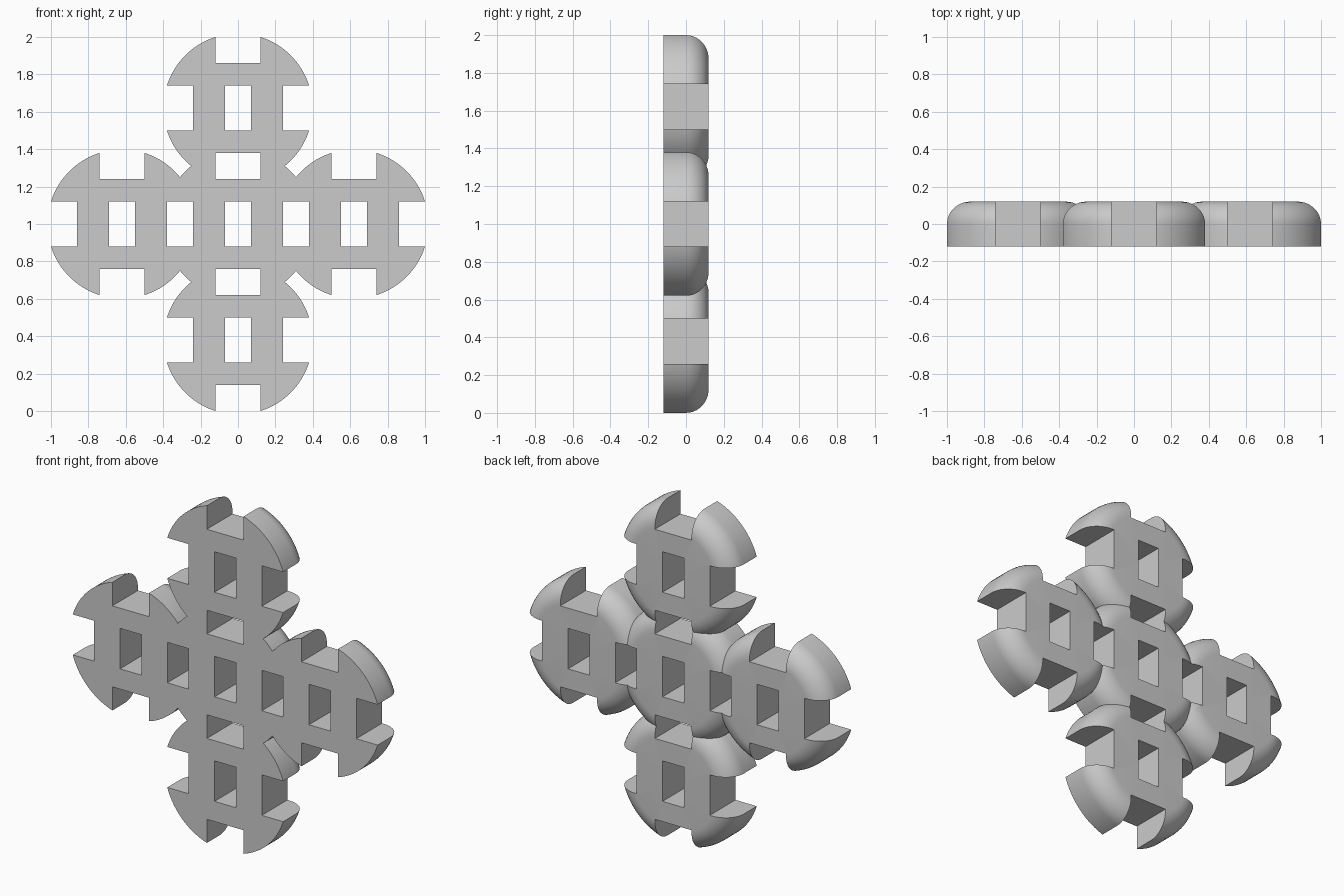
import bpy, bmesh, math
from mathutils import Matrix, Vector

if "Cube" in bpy.data.objects:
    bpy.data.objects.remove(bpy.data.objects["Cube"], do_unlink=True)

RADIUS, HALF, SPACING = 0.3985, 0.12, 0.62
SLOT, REACH, HOLE = 0.24, 0.24, 0.14

grey = bpy.data.materials.new("plain grey")
grey.use_nodes = True
colour = (0.6, 0.6, 0.6, 1)
grey.diffuse_color = colour
grey.node_tree.nodes["Principled BSDF"].inputs["Base Color"].default_value = colour


def new_object(name, bm):
    mesh = bpy.data.meshes.new(name)
    bmesh.ops.recalc_face_normals(bm, faces=bm.faces)
    bm.to_mesh(mesh)
    bm.free()
    mesh.materials.append(grey)
    obj = bpy.data.objects.new(name, mesh)
    bpy.context.collection.objects.link(obj)
    return obj


def boolean(obj, other, operation):
    mod = obj.modifiers.new(operation.lower(), "BOOLEAN")
    mod.operation, mod.solver, mod.object = operation, "EXACT", other
    bpy.context.view_layer.objects.active = obj
    bpy.ops.object.modifier_apply(modifier=mod.name)
    bpy.data.objects.remove(other, do_unlink=True)


def make_disc(name, x, z):
    # Lathe a disc with a flat front and a rounded back rim
    arc = [math.radians(a) for a in range(0, 91, 9)]
    profile = [(0, -HALF), (RADIUS, -HALF)]
    profile += [(RADIUS - HALF + HALF * math.cos(a), HALF * math.sin(a)) for a in arc]
    profile.append((0, HALF))
    bm = bmesh.new()
    verts = [bm.verts.new((r, y, 0)) for r, y in profile]
    edges = [bm.edges.new(pair) for pair in zip(verts, verts[1:])]
    bmesh.ops.spin(bm, geom=verts + edges, cent=(0, 0, 0), axis=(0, 1, 0),
                   angle=math.tau, steps=96)
    bmesh.ops.remove_doubles(bm, verts=bm.verts, dist=0.0001)
    disc = new_object(name, bm)

    # Centre window and four rim notches
    cut = bmesh.new()
    boxes = [((0, 0, 0), (HOLE, 1, SLOT))]
    middle = REACH + 0.15
    for side in (-1, 1):
        boxes.append(((side * middle, 0, 0), (0.3, 1, SLOT)))
        boxes.append(((0, 0, side * middle), (SLOT, 1, 0.3)))
    for centre, size in boxes:
        bmesh.ops.create_cube(cut, size=1, matrix=Matrix.Translation(centre)
                              @ Matrix.Diagonal(Vector(size)).to_4x4())
    boolean(disc, new_object("notch_cutter", cut), "DIFFERENCE")
    disc.data.transform(Matrix.Translation((x, 0, z)))
    return disc


# Five notched discs fused into a cross
body = make_disc("notched_cross", 0, 1)
for dx, dz in ((0, 1), (1, 0), (0, -1), (-1, 0)):
    boolean(body, make_disc("arm_disc", dx * SPACING, 1 + dz * SPACING), "UNION")

bpy.ops.object.select_all(action="DESELECT")
body.select_set(True)
bpy.context.view_layer.objects.active = body
bpy.ops.object.shade_smooth_by_angle(angle=math.radians(30))
